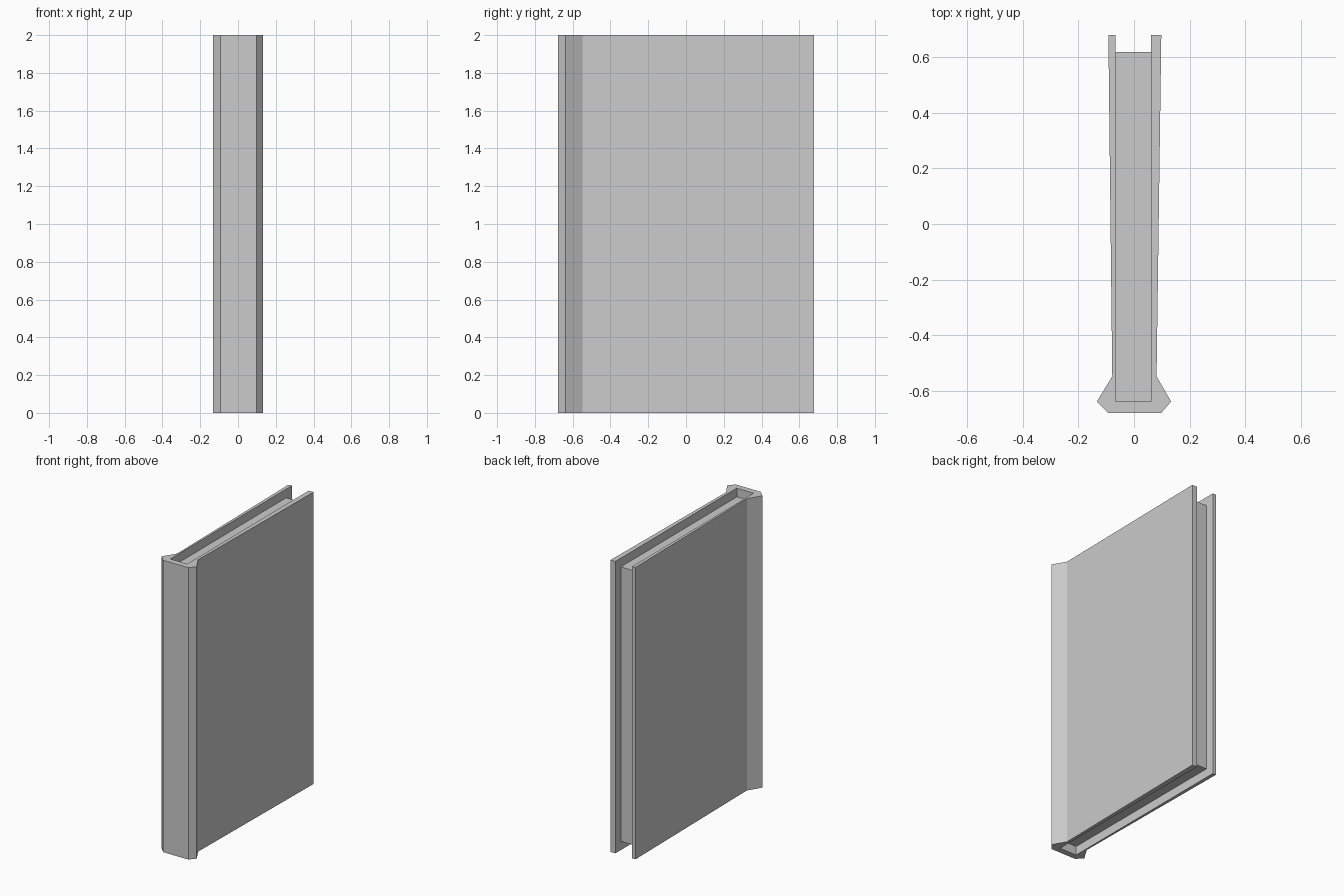
import bpy
import bmesh

if "Cube" in bpy.data.objects:
    bpy.data.objects.remove(bpy.data.objects["Cube"])

HEIGHT = 2.0
INSET = 0.06   # how far the covers overhang the pages


def prism(name, outline, z0, z1):
    """Extrude a flat outline (x, y) upwards from z0 to z1."""
    bm = bmesh.new()
    face = bm.faces.new([bm.verts.new((x, y, z0)) for x, y in outline])
    top = bmesh.ops.extrude_face_region(bm, geom=[face])["geom"]
    bmesh.ops.translate(bm, vec=(0, 0, z1 - z0),
                        verts=[v for v in top if isinstance(v, bmesh.types.BMVert)])
    bmesh.ops.recalc_face_normals(bm, faces=bm.faces)
    mesh = bpy.data.meshes.new(name)
    bm.to_mesh(mesh)
    bm.free()
    obj = bpy.data.objects.new(name, mesh)
    bpy.context.collection.objects.link(obj)
    return obj


# Inner faces of the boards, shared by the cover and the pages
LEFT, RIGHT, BACK, FORE = -0.067, 0.061, -0.637, 0.678

# Cover: two boards joined by a flared spine
prism("book_cover", [
    (LEFT, FORE), (-0.092, FORE), (-0.078, -0.547), (-0.133, -0.637),
    (-0.093, -0.678), (0.098, -0.678), (0.133, -0.637), (0.081, -0.547),
    (0.098, FORE), (RIGHT, FORE), (RIGHT, BACK), (LEFT, BACK),
], 0, HEIGHT)

# Page block, recessed at the top, bottom and fore edge
prism("page_block", [
    (LEFT, BACK), (RIGHT, BACK), (RIGHT, FORE - INSET), (LEFT, FORE - INSET),
], INSET, HEIGHT - INSET)
